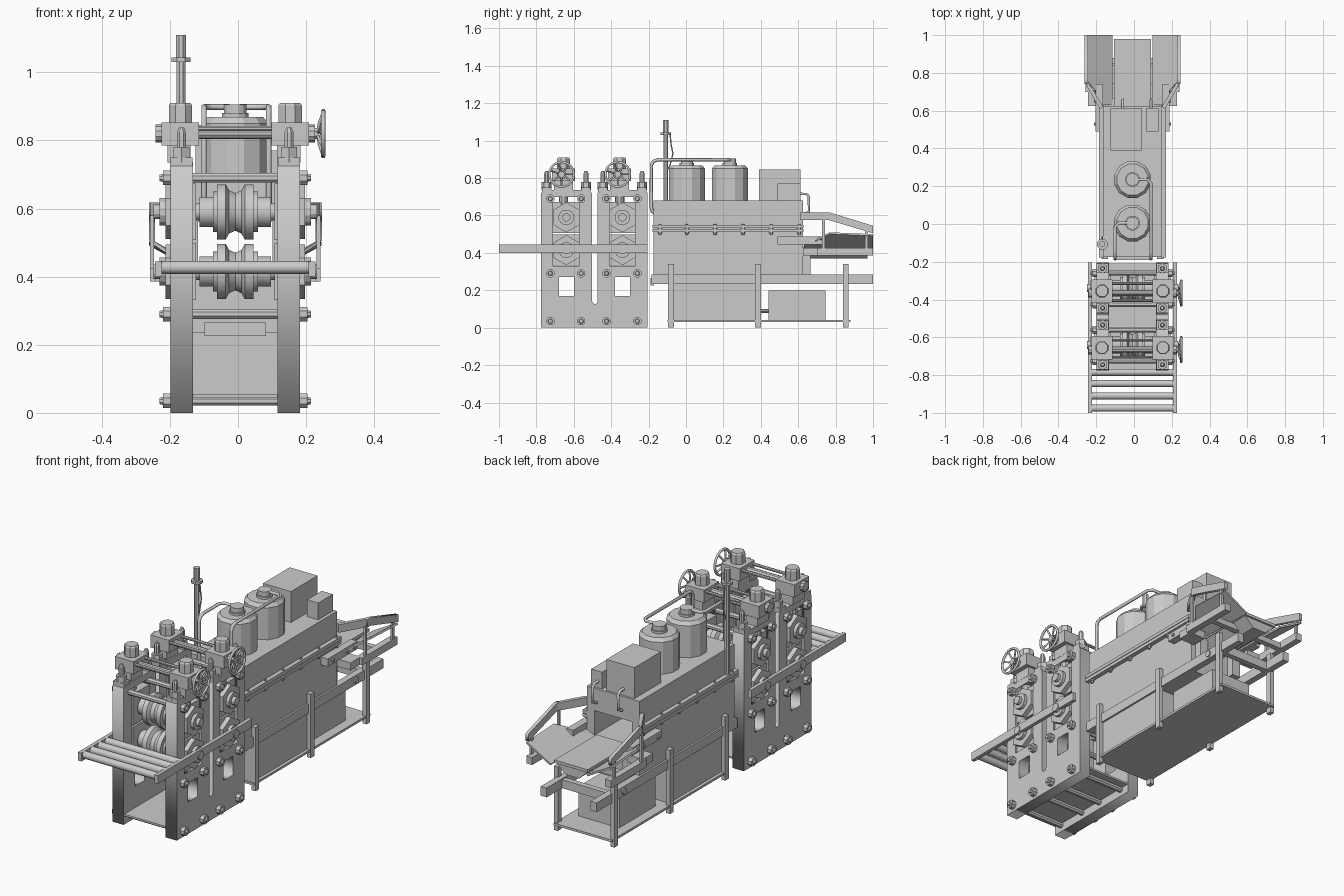
import bpy, bmesh, math
from mathutils import Vector

if "Cube" in bpy.data.objects:
    bpy.data.objects.remove(bpy.data.objects["Cube"])

CX = -0.008  # machine centre line


def finish(name, bm, smooth=False):
    bmesh.ops.recalc_face_normals(bm, faces=bm.faces)
    me = bpy.data.meshes.new(name)
    bm.to_mesh(me)
    bm.free()
    ob = bpy.data.objects.new(name, me)
    bpy.context.collection.objects.link(ob)
    if smooth:
        bpy.context.view_layer.objects.active = ob
        ob.select_set(True)
        bpy.ops.object.shade_smooth_by_angle(angle=math.radians(35))
        ob.select_set(False)
    return ob


def box(name, x, y, z):
    bm = bmesh.new()
    bmesh.ops.create_cube(bm, size=1)
    for v in bm.verts:
        v.co = [(a[0] + a[1]) / 2 + c * (a[1] - a[0]) for a, c in zip((x, y, z), v.co)]
    return finish(name, bm)


def lathe(name, origin, axis, profile, n=12):
    """profile: (distance along axis, radius)"""
    bm = bmesh.new()
    a = "XYZ".index(axis)
    rings = []
    for t, r in profile:
        ring = []
        for i in range(n):
            ang = 2 * math.pi * (i + 0.5) / n
            co = Vector(origin)
            co[a] += t
            co[(a + 1) % 3] += r * math.cos(ang)
            co[(a + 2) % 3] += r * math.sin(ang)
            ring.append(bm.verts.new(co))
        rings.append(ring)
    for p, q in zip(rings, rings[1:]):
        for i in range(n):
            bm.faces.new((p[i], p[(i + 1) % n], q[(i + 1) % n], q[i]))
    bm.faces.new(rings[0])
    bm.faces.new(rings[-1])
    return finish(name, bm, n > 14)


def cyl(name, origin, axis, t0, t1, r, n=12):
    return lathe(name, origin, axis, [(t0, r), (t1, r)], n)


def tube(name, pts, r, cyclic=False):
    cu = bpy.data.curves.new(name, "CURVE")
    cu.dimensions = "3D"
    cu.bevel_depth, cu.bevel_resolution, cu.use_fill_caps = r, 1, True
    sp = cu.splines.new("POLY")
    sp.points.add(len(pts) - 1)
    for p, co in zip(sp.points, pts):
        p.co = (*co, 1)
    sp.use_cyclic_u = cyclic
    ob = bpy.data.objects.new(name, cu)
    bpy.context.collection.objects.link(ob)
    return ob


def plate(name, loops, x0, x1):
    """Side plate: yz outline plus holes, thick along x"""
    cu = bpy.data.curves.new(name, "CURVE")
    cu.dimensions, cu.fill_mode, cu.extrude = "2D", "BOTH", (x1 - x0) / 2
    for loop in loops:
        sp = cu.splines.new("POLY")
        sp.points.add(len(loop) - 1)
        for p, (y, z) in zip(sp.points, loop):
            p.co = (y, z, 0, 1)
        sp.use_cyclic_u = True
    ob = bpy.data.objects.new(name, cu)
    ob.location.x = (x0 + x1) / 2
    ob.rotation_euler = (math.pi / 2, 0, math.pi / 2)
    bpy.context.collection.objects.link(ob)


def span(s, a, b):
    return sorted((CX + s * a, CX + s * b))


def rect(y0, y1, z0, z1):
    return [(y0, z0), (y1, z0), (y1, z1), (y0, z1)]


# --- Roll stand: side plates with notch, windows and square holes
outline = [(-.775, 0), (-.205, 0), (-.205, .72), (-.225, .735), (-.45, .735), (-.472, .72), (-.472, .14),
           (-.48, .128), (-.493, .128), (-.502, .14), (-.502, .72), (-.525, .735), (-.755, .735), (-.775, .72)]
holes = []
for yc in (-.64, -.34):
    holes += [rect(yc - .07, yc + .07, .33, .70), rect(yc - .04, yc + .04, .17, .27)]
for s in (-1, 1):
    plate("stand_side_plate", [outline] + holes, *span(s, .124, .190))
box("stand_floor", span(1, -.124, .124), (-.77, -.21), (.045, .055))

# tie rods with end nuts
for z in (.035, .29, .69):
    for y in (-.725, -.56, -.425, -.26):
        lathe("tie_rod", (CX, y, z), "X", [(-.222, .010), (-.212, .013), (-.212, .023), (-.19, .023), (-.19, .015),
              (.19, .015), (.19, .023), (.212, .023), (.212, .013), (.222, .010)], 8)

for yc in (-.64, -.34):
    # grooved rolls on shafts
    for z in (.59, .415):
        half = [(.18, .025), (.105, .025), (.105, .045), (.066, .045), (.066, .060), (.054, .060),
                (.054, .082), (.028, .082), (.018, .064)]
        prof = [(-t, r) for t, r in half] + [(0, .056)] + [(t, r) for t, r in reversed(half)]
        lathe("grooved_roll", (CX, yc, z), "X", prof, 20)
        for s in (-1, 1):
            box("bearing_chock", span(s, .115, .18), (yc - .07, yc + .07), (z - .083, z + .083))
            x0, x1 = span(s, .18, .205)
            bm = lathe("chock_cover", (0, yc, z), "X", [(x0, .08), (x1, .08)], 6)
            for v in bm.data.vertices:  # points up and down
                v.co.y, v.co.z = yc + (v.co.y - yc), z + (v.co.z - z)
            cyl("bearing_cap", (CX, yc, z), "X", s * .2, s * .222, .042, 12)
            cyl("shaft_end", (CX, yc, z), "X", s * .2, s * .24, .022, 12)
    # screw-down gearboxes, pedestals and motors
    yg = yc - .015
    for s in (-1, 1):
        xg = CX + s * .161
        box("gearbox", (xg - .055, xg + .055), (yg - .062, yg + .062), (.785, .852))
        box("gearbox_pedestal", (xg - .038, xg + .03), (yg - .05, yg + .05), (.735, .785))
        lathe("gearbox_motor", (xg, yg, 0), "Z", [(.85, .037), (.902, .037), (.91, .032)], 8)
        cyl("screw_spindle", (xg, yg, 0), "Z", .66, .75, .025, 10)
        cyl("gearbox_side_hub", (xg, yg - .01, .82), "X", s * .05, s * .073, .026, 10)
        for dy in (-.105, .105):
            xs = CX + s * .158
            cyl("stud_nut", (xs, yc + dy, 0), "Z", .735, .78, .027, 6)
            lathe("clamp_stud", (xs, yc + dy, 0), "Z", [(.77, .014), (.825, .014), (.838, .008)], 8)
            box("stud_lug", (xs - .032, xs + .032), (yc + dy - .025, yc + dy + .025), (.725, .75))
    cyl("cross_shaft", (CX, yg - .01, .82), "X", -.11, .11, .016, 10)
    for dy in (-.05, .04):
        cyl("gearbox_tie_bar", (CX, yg + dy, .835), "X", -.11, .11, .008, 8)
    # handwheel
    xw, yw, zw = .25, yg - .01, .82
    cyl("handwheel_hub", (0, yw, zw), "X", .2, .242, .017, 8)
    ring = [(math.cos(i * math.pi / 10), math.sin(i * math.pi / 10)) for i in range(20)]
    tube("handwheel_rim", [(xw, yw + .066 * c, zw + .066 * q) for c, q in ring], .007, True)
    for c, q in ring[::3]:
        tube("handwheel_spoke", [(.234, yw, zw), (.238, yw + .03 * c, zw + .03 * q),
                                 (xw, yw + .066 * c, zw + .066 * q)], .005)

# --- Infeed roller table
for s in (-1, 1):
    box("infeed_rail", span(s, .215, .235), (-1, -.205), (.40, .445))
for y in (-.975, -.91, -.845, -.785):
    cyl("infeed_roller", (CX, y, .427), "X", -.22, .22, .019, 16)

# --- Furnace body, open tunnel along y
Y = (-.175, .625)
box("furnace_base", span(1, -.155, .155), Y, (.235, .43))
box("furnace_hood", span(1, -.155, .155), Y, (.56, .68))
for s in (-1, 1):
    box("furnace_wall", span(s, .11, .155), Y, (.43, .56))
    for z in (.512, .532):
        box("furnace_flange", span(s, .15, .178), (-.178, .628), (z, z + .017))
    for y in (-.14, .005, .155, .305, .455, .605):
        cyl("flange_bolt", (CX + s * .165, y, 0), "Z", .495, .555, .007, 6)
        cyl("flange_bolt_head", (CX + s * .165, y, 0), "Z", .505, .543, .011, 6)
    # frame rails and legs
    box("frame_rail", span(s, .13, .165), (-.185, 1), (.235, .285))
    for y in (-.08, .385, .855):
        box("frame_leg", span(s, .155, .178), (y - .015, y + .015), (0, .34))
    cyl("rail_eye", (CX, .77, .26), "X", s * .16, s * .172, .017, 12)
box("frame_end_beam", span(1, -.165, .165), (.84, .87), (.235, .28))
box("furnace_entry_sill", span(1, -.09, .09), (-.19, -.17), (.225, .265))
box("skid_plate", span(1, -.172, .172), (-.10, .88), (.03, .042))
box("lower_cabinet", span(1, -.155, .155), (-.095, .375), (.04, .24))
box("blower_box", span(1, -.12, .12), (.44, .745), (.04, .20))
cyl("blower_pipe", (CX + .06, 0, .09), "Y", .37, .45, .012, 8)

# --- Tanks and pipes on the hood
for yt, xp in ((.005, -.10), (.235, .09)):
    lathe("tank", (CX, yt, 0), "Z", [(.68, .1), (.85, .1), (.868, .085), (.868, .04), (.88, .04), (.88, .034),
          (.905, .034)], 12)
    tube("tank_pipe", [(CX, yt, .87), (CX, yt, .89), (CX + xp * .2, yt, .898), (xp * .8, yt, .898),
         (xp, yt - .02, .898), (xp, -.15, .898), (xp, -.175, .89), (xp, -.185, .87), (xp, -.185, .64),
         (xp, -.18, .62), (xp, -.16, .61)], .009)

# control boxes
box("control_cabinet", (-.125, .04), (.39, .613), (.68, .845))
box("junction_box", (.065, .13), (.49, .613), (.68, .77))
for x in (-.06, .09):
    tube("outlet_pipe", [(x, .60, .715), (x, .645, .715), (x, .657, .70), (x, .657, .62), (x, .62, .605)], .008)

# mast with collar and cable
lathe("mast", (-.167, -.108, 0), "Z", [(.53, .014), (1.03, .014), (1.03, .03), (1.043, .03), (1.043, .016),
      (1.11, .016)], 8)
tube("mast_cable", [(-.167, -.085, 1.035), (-.167, -.08, .98), (-.167, -.07, .93), (-.167, -.085, .87),
                    (-.167, -.1, .84)], .004)

# --- Discharge table: centre bed with tapered chute, side pans and guard rails
box("discharge_bed", span(1, -.098, .098), (.625, .98), (.42, .436))
bm = bmesh.new()
ends = [[bm.verts.new((CX + x, y, z)) for x, z in ((-.095, .42), (.095, .42), (.04, .37), (-.04, .37))]
        for y in (.64, .97)]
for i in range(4):
    bm.faces.new((ends[0][i], ends[0][i - 1], ends[1][i - 1], ends[1][i]))
bm.faces.new(ends[0])
bm.faces.new(ends[1])
finish("discharge_chute", bm)
for s in (-1, 1):
    bm = bmesh.new()
    pts = [(.105, .63, .43), (.19, .63, .47), (.195, .70, .475), (.248, .77, .51), (.248, 1, .50), (.105, 1, .42)]
    v = [bm.verts.new((CX + s * x, y, z)) for x, y, z in pts]
    for f in ((0, 1, 2), (0, 2, 3), (0, 3, 4, 5)):
        bm.faces.new([v[i] for i in f])
    pan = finish("side_pan", bm)
    m = pan.modifiers.new("thickness", "SOLIDIFY")
    m.thickness = .01
    # sloping guard rail and lower rail joined by posts
    plate("guard_rail", [[(.74, .575), (.765, .575), (1, .505), (1, .545), (.765, .617), (.74, .617)]],
          *span(s, .236, .254))
    bm = bmesh.new()
    for z in (.575, .617):
        for x, y in ((.155, .62), (.173, .61), (.254, .75), (.236, .755)):
            bm.verts.new((CX + s * x, y, z))
    bmesh.ops.convex_hull(bm, input=bm.verts)
    finish("guard_rail_angled", bm)
    box("lower_rail", span(s, .215, .25), (.70, 1), (.385, .425))
    box("lower_rail_bracket", span(s, .14, .235), (.625, .71), (.385, .425))
    for y, z in ((.735, .58), (.965, .52)):
        box("guard_post", span(s, .238, .25), (y - .008, y + .008), (.42, z))
    box("pan_bracket", span(s, .155, .195), (.49, .74), (.445, .487))
    for y in (.53, .65, .71):
        cyl("bracket_bolt", (CX, y, .465), "X", s * .19, s * .203, .009, 6)
    box("bed_support", span(s, .08, .13), (.625, .665), (.28, .425))
box("discharge_cross_beam", span(1, -.25, .25), (.85, .88), (.385, .415))
